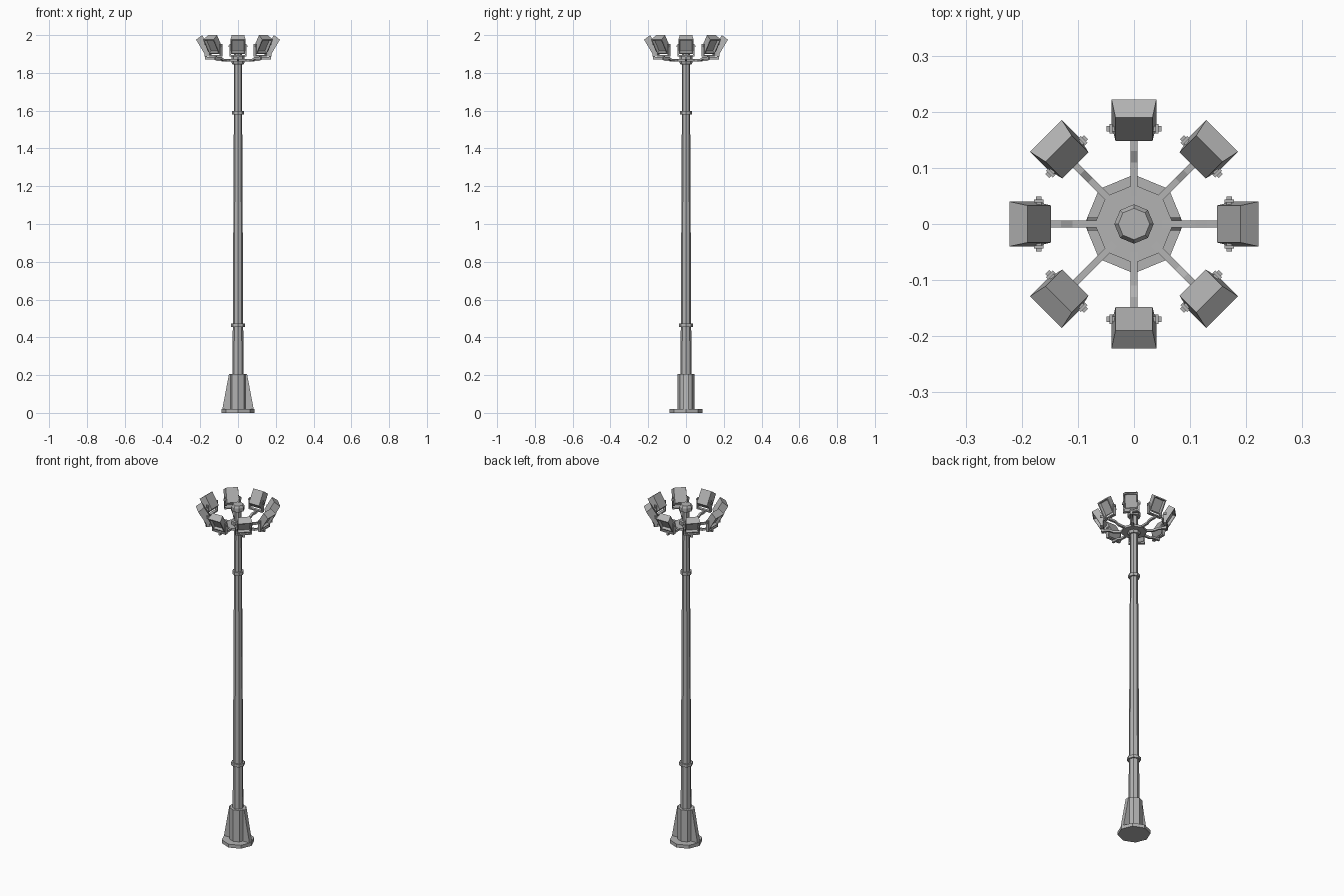
import bpy, bmesh, math

cube = bpy.data.objects.get("Cube")
if cube:
    bpy.data.objects.remove(cube, do_unlink=True)

grey = bpy.data.materials.new("galvanised_grey")
grey.use_nodes = True
COLOUR = (0.45, 0.45, 0.45, 1)
grey.diffuse_color = COLOUR
grey.node_tree.nodes["Principled BSDF"].inputs["Base Color"].default_value = COLOUR


def finish(name, bm):
    """Turn a bmesh into a flat-shaded object."""
    bmesh.ops.recalc_face_normals(bm, faces=bm.faces)
    mesh = bpy.data.meshes.new(name)
    bm.to_mesh(mesh)
    bm.free()
    mesh.materials.append(grey)
    ob = bpy.data.objects.new(name, mesh)
    bpy.context.scene.collection.objects.link(ob)
    return ob


def lathe(name, profile, sides=8):
    """Octagonal solid from (radius, z) pairs, corners on the axes."""
    bm = bmesh.new()
    rings = []
    for r, z in profile:
        angles = [math.tau * i / sides for i in range(sides)]
        rings.append([bm.verts.new((r * math.cos(a), r * math.sin(a), z)) for a in angles])
    for low, high in zip(rings, rings[1:]):
        for i in range(sides):
            j = (i + 1) % sides
            bm.faces.new((low[i], low[j], high[j], high[i]))
    bm.faces.new(rings[0])
    bm.faces.new(rings[-1])
    return finish(name, bm)


def add_slab(bm, outline, y0, y1):
    """Extrude a radial (x, z) outline between two y values."""
    a = [bm.verts.new((x, y0, z)) for x, z in outline]
    b = [bm.verts.new((x, y1, z)) for x, z in outline]
    bm.faces.new(a)
    bm.faces.new(b)
    for i in range(len(a)):
        j = (i + 1) % len(a)
        bm.faces.new((a[i], a[j], b[j], b[i]))


def rect(x0, x1, z0, z1):
    return [(x0, z0), (x1, z0), (x1, z1), (x0, z1)]


def ring_copies(ob, count):
    """Repeat an object evenly around the pole."""
    name = ob.name
    ob.name = name + "_1"
    for i in range(1, count):
        dup = bpy.data.objects.new(f"{name}_{i + 1}", ob.data)
        dup.rotation_euler.z = math.tau * i / count
        bpy.context.scene.collection.objects.link(dup)


# Foot, sleeve and pole
lathe("base_plate", [(0.088, 0), (0.088, 0.02)])
lathe("base_sleeve", [(0.045, 0.02), (0.045, 0.205)])
lathe("pole", [(0.029, 0.2), (0.02, 1.965)])

# Two tapered gussets beside the sleeve
bm = bmesh.new()
add_slab(bm, [(0.03, 0.02), (0.083, 0.02), (0.048, 0.205), (0.03, 0.205)], -0.012, 0.012)
ring_copies(finish("base_gusset", bm), 2)

# Pole joints, hub and cap
lathe("lower_collar", [(0.037, 0.455), (0.037, 0.472)])
lathe("upper_collar", [(0.031, 1.58), (0.031, 1.598)])
lathe("hub_collar", [(0.03, 1.845), (0.035, 1.855), (0.035, 1.895)])
lathe("hub_disc", [(0.07, 1.86), (0.07, 1.873)])
lathe("pole_cap", [(0.035, 1.955), (0.035, 1.978), (0.028, 1.99)])

# Cranked arm with upright stem
bm = bmesh.new()
path = [(0.05, 1.867), (0.11, 1.868), (0.13, 1.878), (0.175, 1.878)]
half = 0.006
outline = [(x, z - half) for x, z in path] + [(x, z + half) for x, z in reversed(path)]
add_slab(bm, outline, -half, half)
add_slab(bm, rect(0.163, 0.175, 1.88, 1.894), -half, half)
ring_copies(finish("arm", bm), 8)

# U-shaped yoke with pivot bolts
bm = bmesh.new()
add_slab(bm, rect(0.161, 0.178, 1.887, 1.894), -0.044, 0.044)
for s in (-1, 1):
    add_slab(bm, rect(0.161, 0.178, 1.89, 1.952), s * 0.038, s * 0.044)
    add_slab(bm, rect(0.165, 0.175, 1.936, 1.946), s * 0.03, s * 0.049)
ring_copies(finish("yoke", bm), 8)

# Flared floodlight housing, tilted down, with a recessed front
bm = bmesh.new()
front = [(0.177, 1.9), (0.222, 1.976)]
back = [(0.148, 1.93), (0.19, 2.0)]


def quad(edge, w):
    (x0, z0), (x1, z1) = edge
    corners = [(x0, -w, z0), (x0, w, z0), (x1, w, z1), (x1, -w, z1)]
    return [bm.verts.new(c) for c in corners]


f, b = quad(front, 0.04), quad(back, 0.033)
face = bm.faces.new(f)
bm.faces.new(b)
for i in range(4):
    j = (i + 1) % 4
    bm.faces.new((f[i], f[j], b[j], b[i]))
bmesh.ops.recalc_face_normals(bm, faces=bm.faces)
bmesh.ops.inset_region(bm, faces=[face], thickness=0.009)
bmesh.ops.inset_region(bm, faces=[face], thickness=0.004, depth=-0.014)
ring_copies(finish("floodlight", bm), 8)
